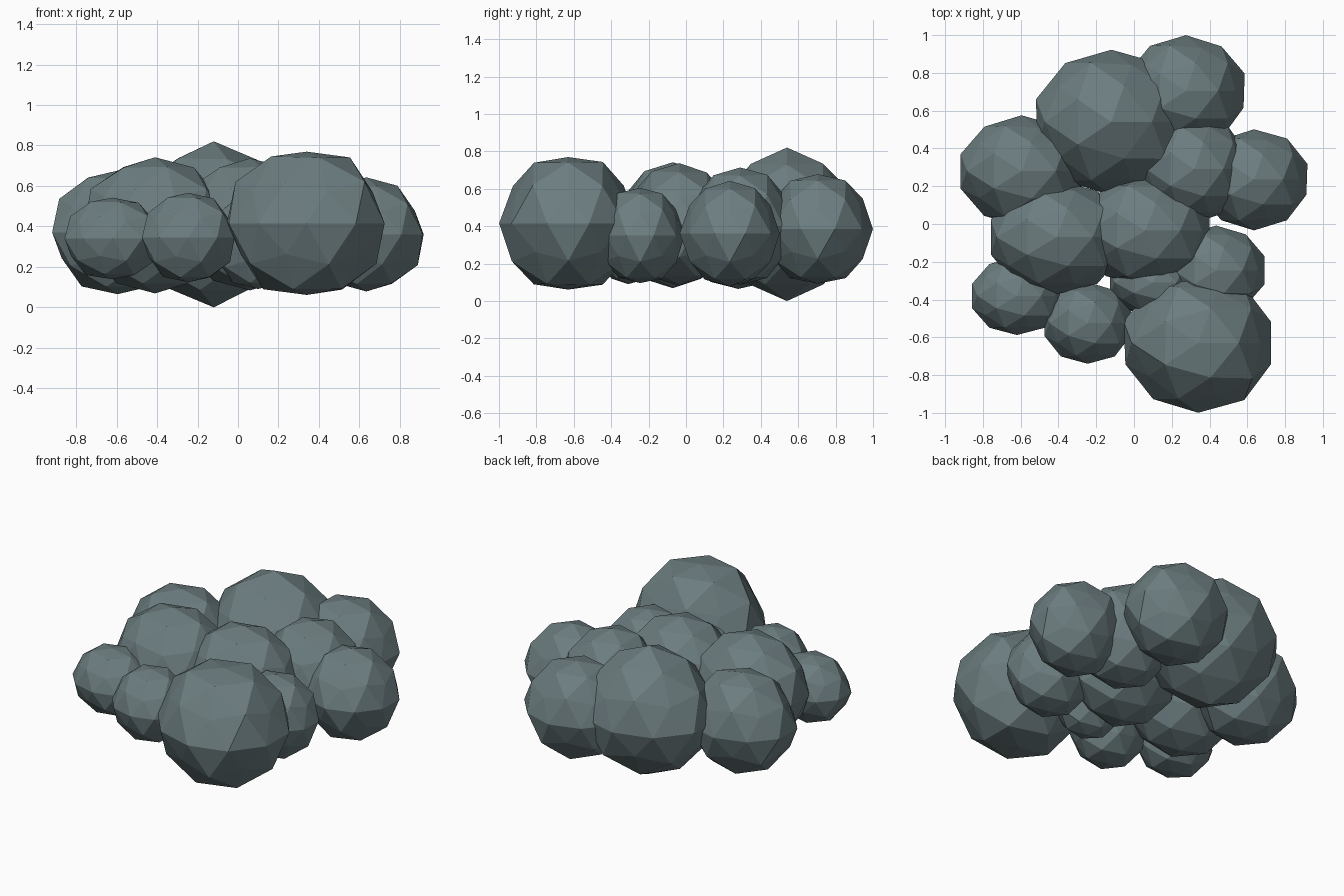
import bpy
import bmesh
import random
from mathutils import Vector

if "Cube" in bpy.data.objects:
    bpy.data.objects.remove(bpy.data.objects["Cube"])

random.seed(7)

slate = bpy.data.materials.new("slate_grey")
slate.diffuse_color = (0.15, 0.205, 0.215, 1.0)
slate.use_nodes = True
slate.node_tree.nodes["Principled BSDF"].inputs["Base Color"].default_value = slate.diffuse_color


def puff(name, centre, radii, pole=0.96, corner=0.92, jitter=0.015):
    """Faceted cloud lump: a low-poly ball with slightly uneven corners.
    pole stretches or flattens the top and bottom point, corner flattens
    the other five-sided patches."""
    bm = bmesh.new()
    bmesh.ops.create_icosphere(bm, subdivisions=2, radius=1.0)
    for v in bm.verts:
        if abs(v.co.z) > 0.99:
            scale = pole
        elif len(v.link_edges) == 5:
            scale = corner
        else:
            scale = 1.0 + random.uniform(-jitter, jitter)
        v.co = Vector(c + r * p * scale for c, r, p in zip(centre, radii, v.co))
    mesh = bpy.data.meshes.new(name)
    bm.to_mesh(mesh)
    bm.free()
    mesh.materials.append(slate)
    obj = bpy.data.objects.new(name, mesh)
    bpy.context.collection.objects.link(obj)


# Large lumps at the front and back
puff("front_right_puff", (0.34, -0.63, 0.415), (0.41, 0.37, 0.385), 0.92, 0.89)
puff("back_puff", (-0.12, 0.54, 0.41), (0.415, 0.385, 0.38), 1.08)
puff("back_right_puff", (0.275, 0.705, 0.385), (0.325, 0.295, 0.305), 0.96, 0.9)

# Middle body
puff("left_back_puff", (-0.595, 0.28, 0.37), (0.34, 0.295, 0.315), 0.97, 0.91)
puff("left_middle_puff", (-0.41, -0.07, 0.405), (0.37, 0.305, 0.34), 0.99, 0.94)
puff("centre_puff", (0.06, -0.035, 0.41), (0.355, 0.295, 0.33), 0.99, 0.94)
puff("right_inner_puff", (0.32, 0.29, 0.40), (0.295, 0.285, 0.32), 0.98, 0.94)

# Smaller lumps around the edge
puff("right_puff", (0.635, 0.235, 0.36), (0.295, 0.265, 0.285), 0.99, 0.91)
puff("right_front_puff", (0.435, -0.245, 0.35), (0.27, 0.237, 0.265))
puff("front_middle_puff", (-0.245, -0.525, 0.345), (0.24, 0.215, 0.23))
puff("front_left_puff", (-0.62, -0.38, 0.34), (0.25, 0.21, 0.21))
puff("inner_front_puff", (0.10, -0.31, 0.33), (0.24, 0.18, 0.25))
